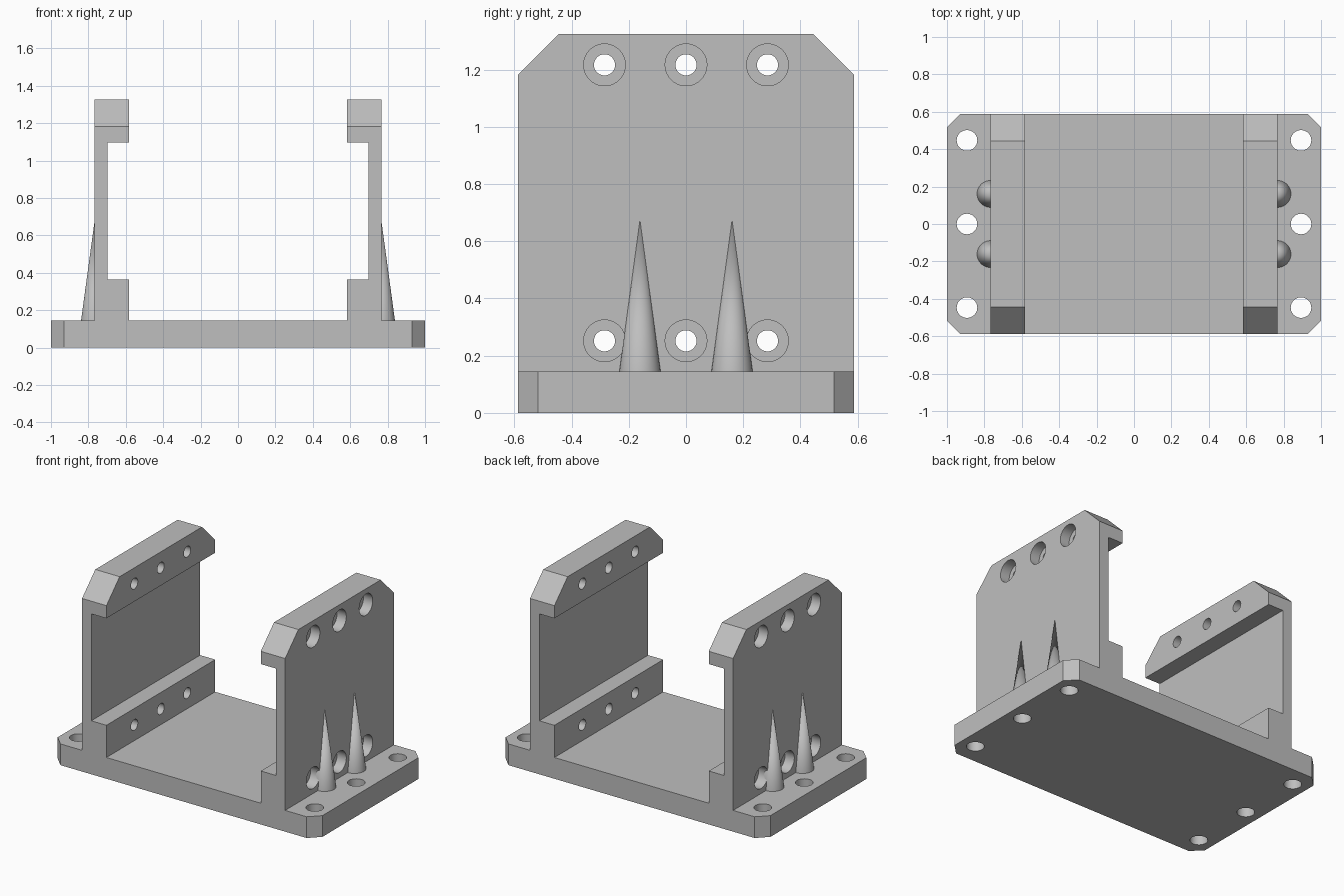
import bpy
import bmesh
from math import pi
from mathutils import Matrix, Vector

if "Cube" in bpy.data.objects:
    bpy.data.objects.remove(bpy.data.objects["Cube"], do_unlink=True)

grey = bpy.data.materials.new("plain grey")
grey.use_nodes = True
grey.diffuse_color = (0.52, 0.52, 0.52, 1)
grey.node_tree.nodes["Principled BSDF"].inputs["Base Color"].default_value = grey.diffuse_color

HALF_Y = 0.587     # half depth of plate and walls
FLOOR = 0.145      # top of the base plate
INNER, OUTER, LIP = 0.583, 0.767, 0.697


def add_object(name, bm):
    bmesh.ops.recalc_face_normals(bm, faces=bm.faces)
    mesh = bpy.data.meshes.new(name)
    bm.to_mesh(mesh)
    bm.free()
    mesh.materials.append(grey)
    obj = bpy.data.objects.new(name, mesh)
    bpy.context.collection.objects.link(obj)
    return obj


def extrude_profile(points, direction):
    bm = bmesh.new()
    face = bm.faces.new([bm.verts.new(p) for p in points])
    result = bmesh.ops.extrude_face_region(bm, geom=[face])
    verts = [v for v in result["geom"] if isinstance(v, bmesh.types.BMVert)]
    bmesh.ops.translate(bm, verts=verts, vec=direction)
    return bm


def chamfer(bm, rule, size):
    edges = [e for e in bm.edges if rule(*[v.co for v in e.verts])]
    bmesh.ops.bevel(bm, geom=edges, offset=size, segments=1,
                    profile=0.5, affect="EDGES")


def cylinders(centres, radius, depth, turn=Matrix()):
    bm = bmesh.new()
    for c in centres:
        bmesh.ops.create_cone(bm, cap_ends=True, segments=40, radius1=radius,
                              radius2=radius, depth=depth,
                              matrix=Matrix.Translation(c) @ turn)
    return bm


def cut(obj, bm):
    cutter = add_object("hole_cutter", bm)
    cutter.hide_render = True
    mod = obj.modifiers.new("holes", "BOOLEAN")
    mod.operation = "DIFFERENCE"
    mod.solver = "EXACT"
    mod.object = cutter
    bpy.context.view_layer.objects.active = obj
    bpy.ops.object.modifier_apply(modifier=mod.name)
    bpy.data.objects.remove(cutter, do_unlink=True)


def smooth(obj):
    bpy.ops.object.select_all(action="DESELECT")
    obj.select_set(True)
    bpy.context.view_layer.objects.active = obj
    bpy.ops.object.shade_smooth_by_angle(angle=pi / 6)


# Base plate with clipped corners and six mounting holes
corners = [(-1, -HALF_Y, 0), (1, -HALF_Y, 0), (1, HALF_Y, 0), (-1, HALF_Y, 0)]
bm = extrude_profile(corners, Vector((0, 0, FLOOR)))
chamfer(bm, lambda a, b: abs(a.z - b.z) > 0.1, 0.07)
base = add_object("base_plate", bm)
cut(base, cylinders([(x, y, 0.07) for x in (-0.893, 0.893)
                     for y in (-0.447, 0, 0.447)], 0.055, 0.4))
smooth(base)

for side, label in ((1, "left"), (-1, "right")):
    # C-shaped wall with clipped top corners
    outline = [(INNER, FLOOR), (OUTER, FLOOR), (OUTER, 1.325), (INNER, 1.325),
               (INNER, 1.095), (LIP, 1.095), (LIP, 0.365), (INNER, 0.365)]
    bm = extrude_profile([(side * x, -HALF_Y, z) for x, z in outline],
                         Vector((0, 2 * HALF_Y, 0)))
    chamfer(bm, lambda a, b: min(a.z, b.z) > 1.3 and abs(a.x - b.x) > 0.1, 0.143)
    wall = add_object(label + "_wall", bm)

    # Counterbored screw holes along the top and bottom rails
    spots = [(y, z) for y in (-0.285, 0, 0.285) for z in (0.252, 1.217)]
    turn = Matrix.Rotation(pi / 2, 4, "Y")
    cut(wall, cylinders([(side * 0.67, y, z) for y, z in spots], 0.037, 0.4, turn))
    cut(wall, cylinders([(side * OUTER, y, z) for y, z in spots], 0.073, 0.14, turn))
    smooth(wall)

    # Tapered spikes half sunk into the outer face
    for y, place in ((-0.161, "front"), (0.161, "back")):
        bm = bmesh.new()
        bmesh.ops.create_cone(bm, cap_ends=True, segments=40, radius1=0.072,
                              radius2=0, depth=0.53,
                              matrix=Matrix.Translation((side * OUTER, y, FLOOR + 0.265)))
        smooth(add_object(label + "_" + place + "_spike", bm))
